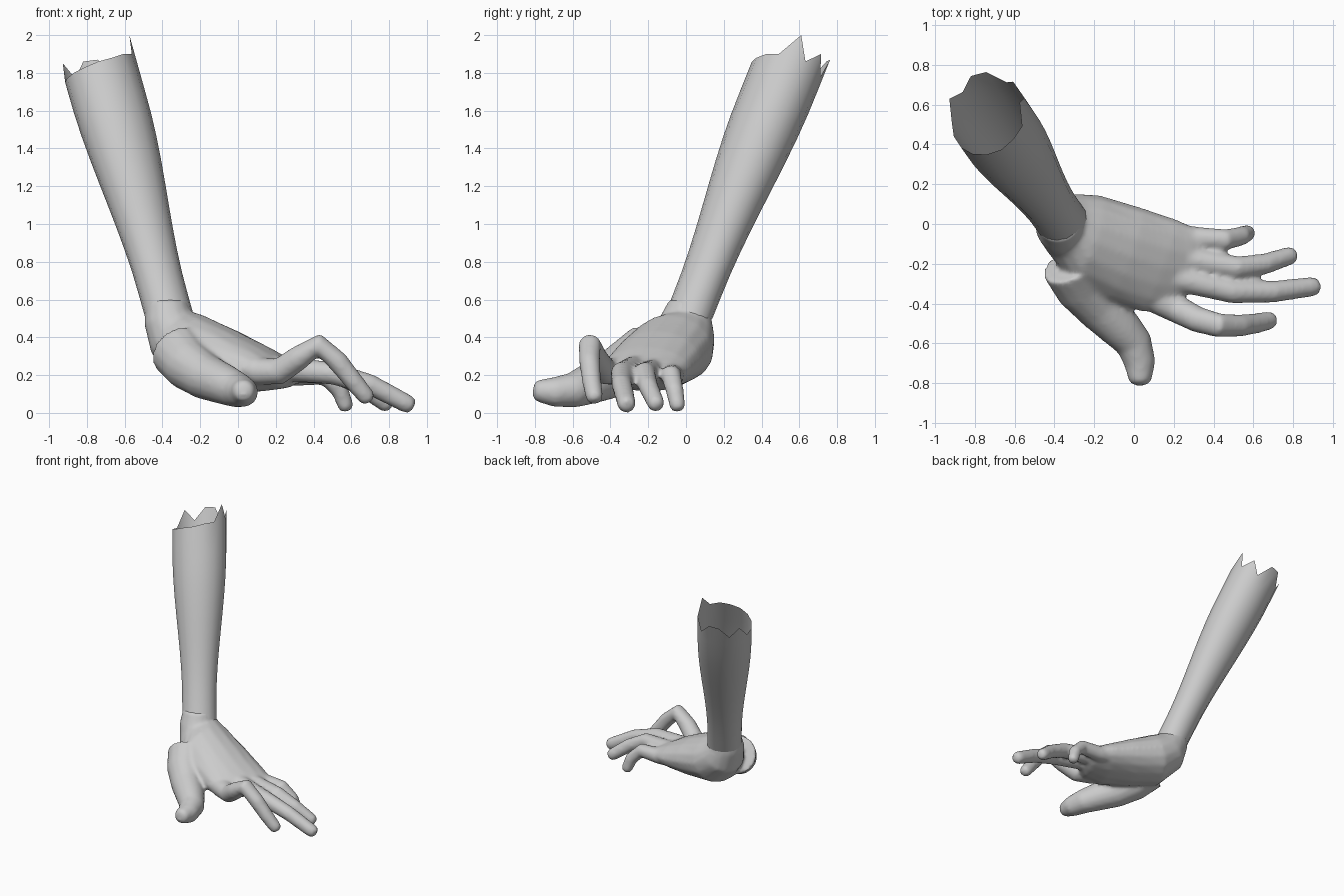
import bpy
import bmesh
from math import cos, sin, pi, radians
from mathutils import Vector

cube = bpy.data.objects.get("Cube")
if cube:
    bpy.data.objects.remove(cube, do_unlink=True)

UP = Vector((0, 0, 1))
SIDES = 16

skin = bpy.data.materials.new("plain grey")
skin.use_nodes = True
skin.diffuse_color = (.6, .6, .6, 1)
shader = skin.node_tree.nodes["Principled BSDF"]
shader.inputs["Base Color"].default_value = skin.diffuse_color


def make_object(name, bm):
    bmesh.ops.recalc_face_normals(bm, faces=bm.faces[:])
    mesh = bpy.data.meshes.new(name)
    bm.to_mesh(mesh)
    bm.free()
    mesh.materials.append(skin)
    mesh.shade_smooth()
    obj = bpy.data.objects.new(name, mesh)
    bpy.context.collection.objects.link(obj)
    return obj


def oval(centre, across, thick):
    """Ring of points around a centre, spanned by two half axes."""
    turns = [2 * pi * step / SIDES for step in range(SIDES)]
    return [centre + across * cos(turn) + thick * sin(turn) for turn in turns]


def loft(bm, rings, capped=True):
    """Join neighbouring rings with quads, closing the ends if asked."""
    loops = [[bm.verts.new(point) for point in ring] for ring in rings]
    for lower, upper in zip(loops, loops[1:]):
        for i in range(SIDES):
            j = (i + 1) % SIDES
            bm.faces.new((lower[i], lower[j], upper[j], upper[i]))
    if capped:
        bm.faces.new(loops[0])
        bm.faces.new(loops[-1])


def add_digit(bm, base_radius, tip_radius, joints):
    """Tapered tube along the joints, ending in a blunt rounded tip."""
    points = [Vector(joint) for joint in joints]
    last = len(points) - 1
    radii = [base_radius + (tip_radius - base_radius) * i / last for i in range(last + 1)]
    tip = points[-1]
    inward = (points[-2] - tip).normalized() * tip_radius
    points[-1] = tip + inward * .8
    points += [tip + inward * .25, tip]
    radii += [tip_radius * .85, tip_radius * .45]
    rings = []
    for i, (point, radius) in enumerate(zip(points, radii)):
        before = points[max(i - 1, 0)]
        after = points[min(i + 1, len(points) - 1)]
        along = (after - before).normalized()
        side = along.cross(UP).normalized()
        rings.append(oval(point, side * radius, side.cross(along) * radius))
    loft(bm, rings)


# Forearm: a leaning open tube that swells from the wrist towards the elbow
wrist = Vector((-.36, .01, .5))
lean = Vector((-.28, .4, 1))
length = 1.2
steps = 10
rings = []
for step in range(steps + 1):
    rise = length * step / steps
    swell = min(max(rise - .15, 0), 1)
    radius = .13 + .075 * swell * swell * (3 - 2 * swell)
    rings.append(oval(wrist + lean * rise, Vector((radius, 0, 0)), Vector((0, radius, 0))))

# Torn rim: each point of the top ring runs on to its own height
torn = [.3, .16, .2, .08, .17, .16, .07, .15, .05, .07, .1, .13, .16, .18, .2, .2]
rings.append([point + lean * rise for point, rise in zip(rings[-1], torn)])
bm = bmesh.new()
loft(bm, rings, capped=False)
make_object("forearm", bm)

# Palm: ovals that tip over from the wrist to the knuckles
# (centre, half width, half thickness, tilt in degrees)
palm = [
    ((-.38, .02, .6), .11, .11, 0),
    ((-.37, 0, .5), .14, .13, 15),
    ((-.34, -.01, .42), .17, .16, 45),
    ((-.25, -.07, .34), .23, .19, 70),
    ((-.05, -.15, .28), .25, .16, 75),
    ((.13, -.21, .23), .25, .12, 80),
    ((.25, -.23, .21), .22, .08, 90),
    ((.3, -.23, .21), .18, .05, 90),
]
forward = Vector((.93, -.35, 0))
across = UP.cross(forward)
bm = bmesh.new()
loft(bm, [oval(Vector(centre), across * width,
               (forward * cos(radians(tilt)) + UP * sin(radians(tilt))) * thick)
          for centre, width, thick, tilt in palm])

# Index finger, arched high
add_digit(bm, .075, .047, [
    (.1, -.37, .22), (.22, -.43, .22), (.32, -.48, .29), (.43, -.51, .36),
    (.53, -.51, .27), (.61, -.5, .17), (.7, -.48, .06)])
# Middle finger
add_digit(bm, .07, .05, [
    (.15, -.26, .24), (.29, -.29, .23), (.5, -.34, .21),
    (.7, -.34, .15), (.93, -.31, .03)])
# Ring finger
add_digit(bm, .07, .047, [
    (.15, -.16, .24), (.29, -.18, .22), (.52, -.22, .21),
    (.66, -.2, .14), (.81, -.15, .03)])
# Little finger
add_digit(bm, .065, .043, [
    (.15, -.06, .22), (.29, -.07, .2), (.46, -.08, .2),
    (.54, -.06, .12), (.58, -.04, .01)])
# Thumb with its fleshy base
add_digit(bm, .15, .065, [
    (-.32, -.2, .33), (-.26, -.32, .25), (-.17, -.42, .19), (-.07, -.52, .15),
    (0, -.6, .12), (.03, -.7, .11), (.03, -.81, .12)])
hand = make_object("hand", bm)

# Fuse the overlapping volumes into one soft skin
fuse = hand.modifiers.new("fuse", "REMESH")
fuse.mode = "VOXEL"
fuse.voxel_size = .014
fuse.use_smooth_shade = True
soften = hand.modifiers.new("soften", "SMOOTH")
soften.iterations = 7
